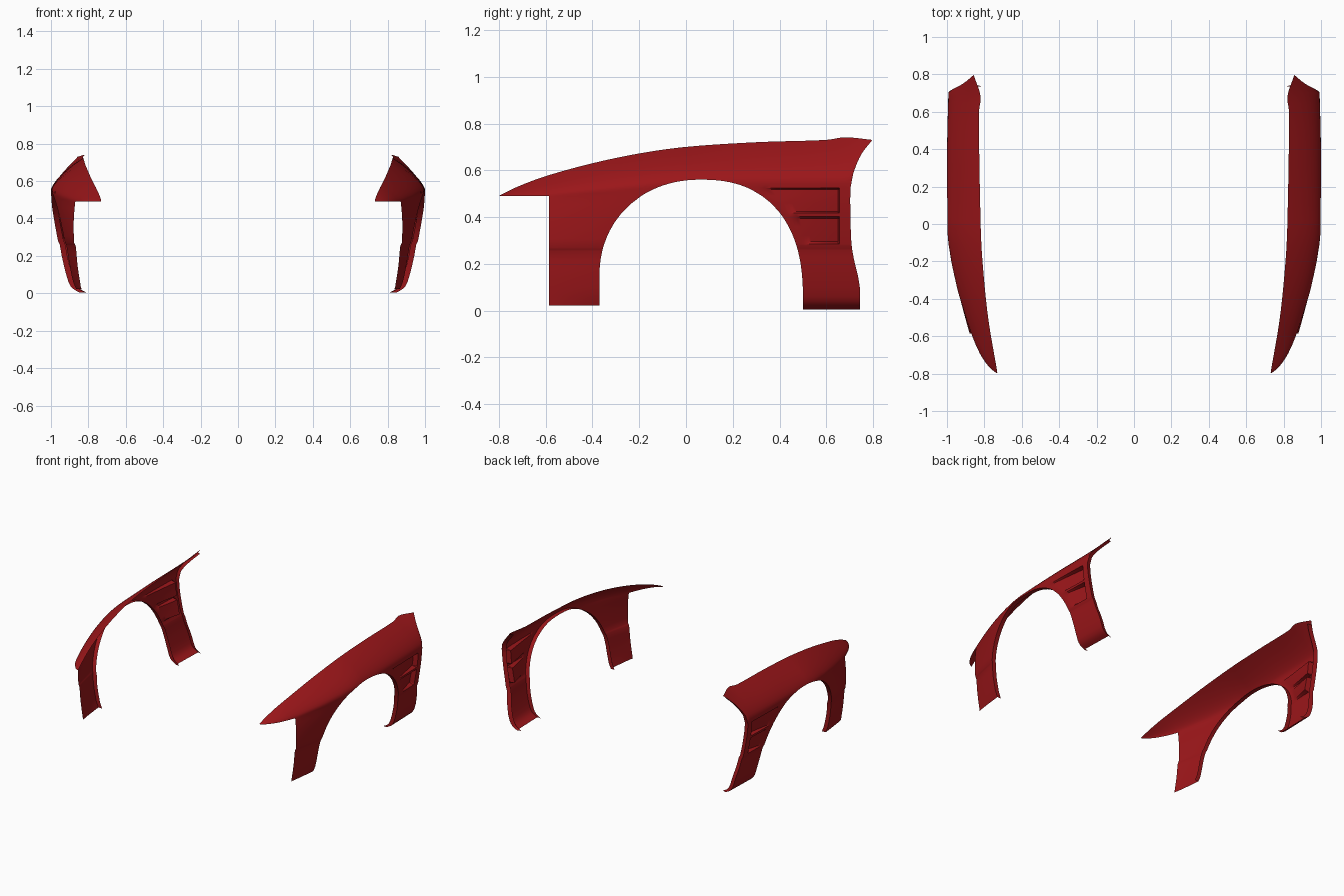
import bpy, bmesh, math

if "Cube" in bpy.data.objects:
    bpy.data.objects.remove(bpy.data.objects["Cube"])


def curve(pts, v):
    """Smooth (Hermite) interpolation through (key, value) points."""
    if v <= pts[0][0]:
        return pts[0][1]
    if v >= pts[-1][0]:
        return pts[-1][1]
    i = max(k for k in range(len(pts) - 1) if pts[k][0] <= v)

    def slope(k):
        a, b = pts[max(k - 1, 0)], pts[min(k + 1, len(pts) - 1)]
        return (b[1] - a[1]) / (b[0] - a[0])
    (x0, y0), (x1, y1) = pts[i], pts[i + 1]
    h = x1 - x0
    t = (v - x0) / h
    return ((2*t**3 - 3*t*t + 1) * y0 + (t**3 - 2*t*t + t) * h * slope(i)
            + (3*t*t - 2*t**3) * y1 + (t**3 - t*t) * h * slope(i + 1))


def clamp(v):
    return max(0.0, min(1.0, v))


def span(a, b, n):
    return [a + (b - a) * i / n for i in range(n + 1)]


# Guide curves: top line (y,z), plan lines (y,x), rear edge (z,y), tuck-under (z,dx)
TOP = [(-.797, .493), (-.72, .53), (-.6, .575), (-.4, .63), (-.2, .672), (0, .7),
       (.3, .72), (.6, .73), (.68, .741), (.797, .73)]
CREST = [(-.797, .73), (-.5, .78), (-.2, .81), (0, .82), (.6, .829), (.68, .82), (.797, .857)]
WIDE = [(-.797, .735), (-.77, .77), (-.7, .82), (-.585, .87), (-.4, .93), (-.25, .968),
        (-.1, .993), (0, .998), (.4, 1.0), (.8, .99)]
REAR = [(.005, .743), (.1, .743), (.15, .735), (.2, .722), (.28, .708), (.4, .703),
        (.525, .703), (.57, .71), (.64, .735), (.68, .757), (.73, .797)]
REAR_UP = [(y, z) for z, y in REAR[6:]]
TUCK_R = [(.005, .15), (.025, .115), (.06, .092), (.2, .056), (.26, .046), (.28, .037),
          (.45, .008), (.55, 0)]
TUCK_F = [(.02, .032), (.15, .012), (.255, .002), (.27, -.006), (.4, -.008), (.49, 0)]
CY, SPLIT_F, SPLIT_R, LEG = .06, .49, .525, -.585
VENTS = [(.29, .40), (.42, .522)]


def arch_y(z, rear):
    a, b, z0, n = (.44, .51, .05, 2.4) if rear else (.43, .41, .15, 2.1)
    w = a * (1 - clamp((z - z0) / b) ** n) ** (1 / n)
    return CY + w if rear else CY - w


def arch_z(y):
    a, b, z0, n = (.44, .51, .05, 2.4) if y > CY else (.43, .41, .15, 2.1)
    return z0 + b * (1 - clamp(abs(y - CY) / a) ** n) ** (1 / n)


def skin(y, z):
    """Point on the outer body surface."""
    zw = .49 + .06 * clamp((y + .6) / .6)
    xw, zt = curve(WIDE, y), curve(TOP, y)
    if z >= zw:
        t = clamp((z - zw) / max(zt - zw, .001))
        x = xw + (curve(CREST, y) - xw) * t ** 1.55
    else:
        k = clamp((y + .585) / .45)
        x = xw - curve(TUCK_R, z) * k - curve(TUCK_F, z) * (1 - k)
    # side vents deepen toward the back
    for lo, hi in VENTS:
        if lo < z < hi and y < .652:
            start = arch_y(z, True) + .03
            x -= .035 * clamp((y - start) / (.65 - start))
    return (x, y, z)


def patch(bm, rows):
    vs = [[bm.verts.new(p) for p in r] for r in rows]
    for r0, r1 in zip(vs, vs[1:]):
        for i in range(len(r0) - 1):
            bm.faces.new((r0[i], r0[i + 1], r1[i + 1], r1[i]))


def rear_row(z):
    return span(arch_y(z, True), .65, 16) + [.656, (.656 + curve(REAR, z)) / 2, curve(REAR, z)]


def inward(path, dx, dy=0, dz=0):
    return [path, [(x - dx, y + dy, z + dz) for x, y, z in path]]


def build_fender(name, side, mat):
    bm = bmesh.new()
    yf, yr = arch_y(SPLIT_F, False), arch_y(SPLIT_R, True)
    # upper panel, nose to rear tip
    ys = (span(-.797, LEG, 10) + span(LEG, yf, 10)[1:] + span(yf, yr, 24)[1:]
          + rear_row(SPLIT_R)[1:] + span(.703, .797, 8)[1:])
    cols = []
    for y in ys:
        if y <= yf:
            low = SPLIT_F
        elif y < yr:
            low = max(arch_z(y), SPLIT_F)
        elif y <= .7031:
            low = SPLIT_R
        else:
            low = curve(REAR_UP, y)
        cols.append([skin(y, z) for z in span(low, max(low, curve(TOP, y)), 12)])
    patch(bm, cols)
    # front leg
    zs_f = span(.022, .255, 6) + [.262, .27] + span(.27, SPLIT_F, 6)[1:]
    patch(bm, [[skin(y, z) for y in span(LEG, arch_y(z, False), 10)] for z in zs_f])
    # rear leg with vents
    zs_r = [.005, .015, .025, .04, .06, .1, .15, .2, .23, .258, .265, .278, .285, .295, .32,
            .36, .395, .402, .418, .425, .46, .49, .518, SPLIT_R]
    patch(bm, [[skin(y, z) for y in rear_row(z)] for z in zs_r])
    # wheel arch lip
    path = [skin(arch_y(z, False), z) for z in zs_f]
    path += [skin(y, arch_z(y)) for y in span(yf, yr, 24)[1:-1]]
    path += [skin(arch_y(z, True), z) for z in reversed(zs_r)]
    patch(bm, inward(path, .03))
    # rear edge return
    edge = [skin(curve(REAR, z), z) for z in zs_r]
    edge += [skin(y, curve(REAR_UP, y)) for y in span(.703, .78, 8)[1:]]
    patch(bm, inward(edge, .03, -.008))

    bmesh.ops.remove_doubles(bm, verts=bm.verts, dist=.0008)
    bmesh.ops.dissolve_degenerate(bm, edges=bm.edges, dist=.0005)
    for v in bm.verts:
        v.co.x *= side
    bmesh.ops.recalc_face_normals(bm, faces=bm.faces)
    # make the outer skin face outward
    if sum(f.normal.x * f.calc_area() for f in bm.faces) * side < 0:
        bmesh.ops.reverse_faces(bm, faces=bm.faces)
    me = bpy.data.meshes.new(name)
    bm.to_mesh(me)
    bm.free()
    me.materials.append(mat)
    ob = bpy.data.objects.new(name, me)
    bpy.context.collection.objects.link(ob)
    bpy.ops.object.select_all(action='DESELECT')
    ob.select_set(True)
    bpy.context.view_layer.objects.active = ob
    bpy.ops.object.shade_smooth_by_angle(angle=math.radians(30))


red = bpy.data.materials.new("red_paint")
red.diffuse_color = (.33, .008, .01, 1)
red.use_nodes = True
red.node_tree.nodes["Principled BSDF"].inputs["Base Color"].default_value = red.diffuse_color
build_fender("right_fender", 1, red)
build_fender("left_fender", -1, red)
